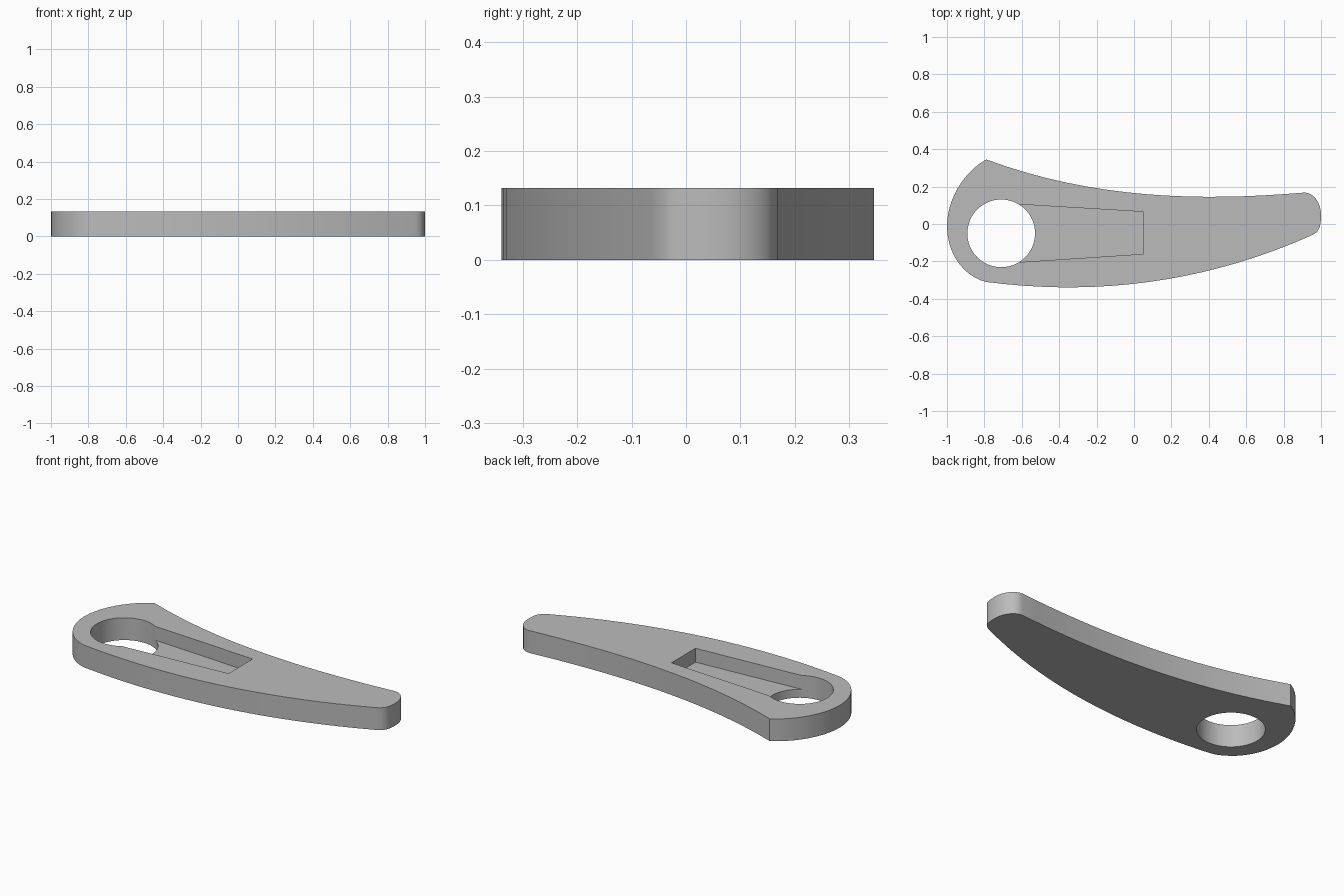
import bpy, bmesh, math
from mathutils import Vector
from mathutils.geometry import interpolate_bezier

if "Cube" in bpy.data.objects:
    bpy.data.objects.remove(bpy.data.objects["Cube"])

THICKNESS = 0.132
POCKET_FLOOR = 0.05

grey = bpy.data.materials.new("plain grey")
grey.use_nodes = True
grey.diffuse_color = (0.5, 0.5, 0.5, 1)
grey.node_tree.nodes["Principled BSDF"].inputs["Base Color"].default_value = grey.diffuse_color


def prism(name, outline, z0, z1):
    """Extrude a flat outline from z0 up to z1."""
    bm = bmesh.new()
    base = bm.faces.new([bm.verts.new((x, y, z0)) for x, y in outline])
    top = bmesh.ops.extrude_face_region(bm, geom=[base])["geom"]
    bmesh.ops.translate(bm, vec=(0, 0, z1 - z0),
                        verts=[v for v in top if isinstance(v, bmesh.types.BMVert)])
    bmesh.ops.recalc_face_normals(bm, faces=bm.faces)
    mesh = bpy.data.meshes.new(name)
    bm.to_mesh(mesh)
    bm.free()
    mesh.materials.append(grey)
    obj = bpy.data.objects.new(name, mesh)
    bpy.context.collection.objects.link(obj)
    return obj


def cut(target, cutter):
    """Subtract the cutter and remove it."""
    bpy.context.view_layer.objects.active = target
    mod = target.modifiers.new("cut", "BOOLEAN")
    mod.operation = "DIFFERENCE"
    mod.solver = "EXACT"
    mod.object = cutter
    bpy.ops.object.modifier_apply(modifier=mod.name)
    bpy.data.objects.remove(cutter)


# Outline of the lever: start point, two handles, and segment count per curve
curves = [
    ((-0.79, 0.345), (-0.223, 0.135), (0.343, 0.12), 16),   # hollow back edge
    ((0.91, 0.168), (0.955, 0.17), (1.0, 0.12), 8),         # rounded tip
    ((1.0, 0.05), (1.0, -0.03), (0.985, -0.045), 8),
    ((0.94, -0.065), (0.363, -0.319), (-0.213, -0.384), 18),  # bulging front edge
    ((-0.79, -0.31), (-0.9, -0.285), (-1.0, -0.17), 10),    # round head
    ((-1.0, -0.01), (-1.0, 0.13), (-0.91, 0.28), 10),
]
outline = []
for i, (start, h1, h2, steps) in enumerate(curves):
    end = curves[(i + 1) % len(curves)][0]
    points = interpolate_bezier(Vector(start), Vector(h1), Vector(h2), Vector(end), steps + 1)
    outline += [(p.x, p.y) for p in points[:-1]]
lever = prism("lever_body", outline, 0, THICKNESS)

# Tapered blind pocket running out of the hole
pocket = [(-0.63, 0.106), (0.05, 0.065), (0.05, -0.16), (-0.63, -0.205)]
cut(lever, prism("pocket_cutter", pocket, POCKET_FLOOR, THICKNESS + 0.1))

# Round through hole in the head
angles = [math.tau * i / 64 for i in range(64)]
hole = [(-0.71 + 0.181 * math.cos(a), -0.05 + 0.181 * math.sin(a)) for a in angles]
cut(lever, prism("hole_cutter", hole, -0.1, THICKNESS + 0.1))

bpy.ops.object.select_all(action="DESELECT")
lever.select_set(True)
bpy.context.view_layer.objects.active = lever
bpy.ops.object.shade_smooth_by_angle(angle=math.radians(30))
